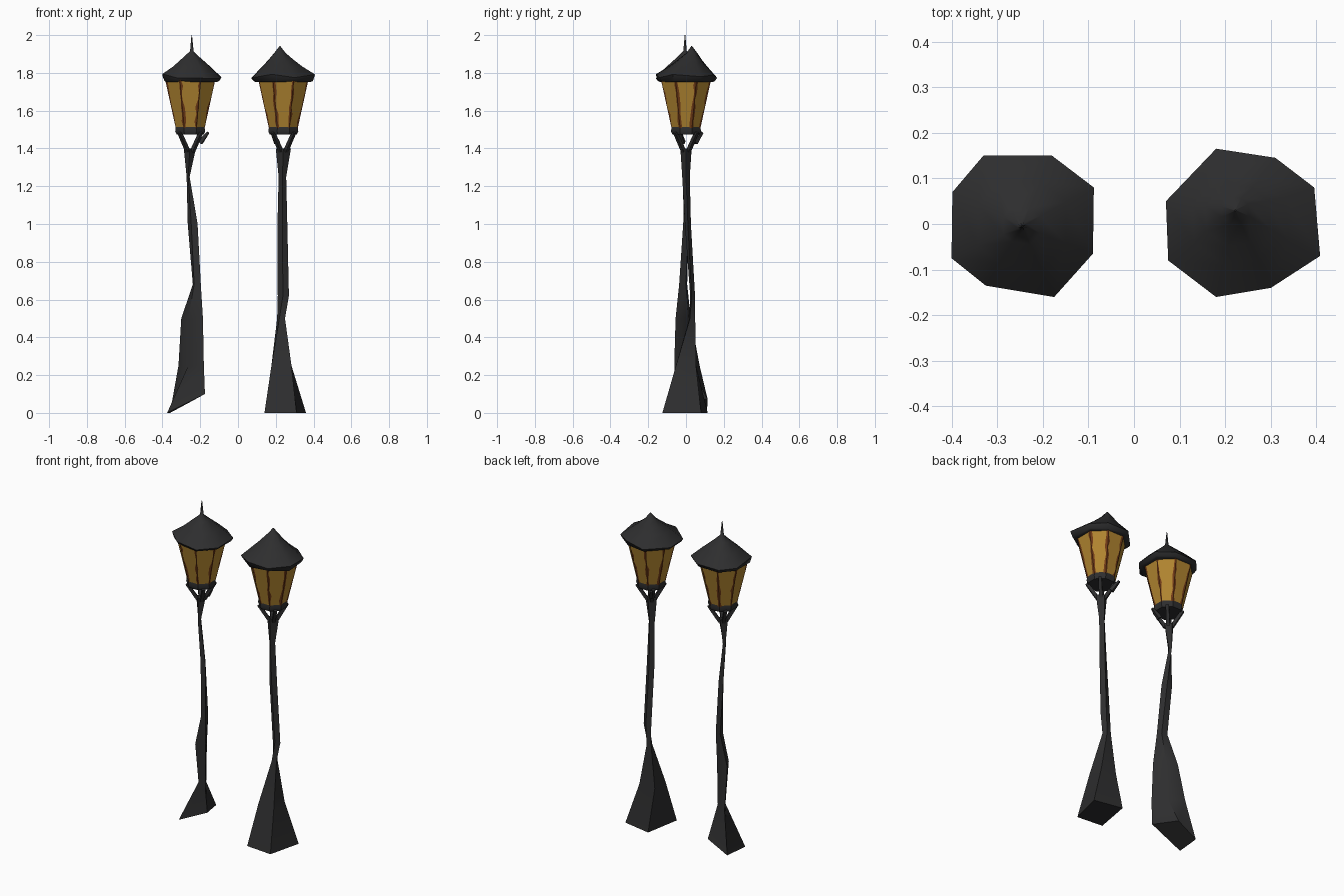
import bpy, bmesh, math, random
from mathutils import Vector

if "Cube" in bpy.data.objects:
    bpy.data.objects.remove(bpy.data.objects["Cube"])
random.seed(4)


def material(name, rgb):
    m = bpy.data.materials.new(name)
    m.diffuse_color = (*rgb, 1)
    m.use_nodes = True
    m.node_tree.nodes["Principled BSDF"].inputs["Base Color"].default_value = m.diffuse_color
    return m


IRON = material("charcoal iron", (0.027, 0.027, 0.028))
AMBER = material("amber glass", (0.44, 0.235, 0.03))
BROWN = material("brown glazing bar", (0.16, 0.042, 0.008))


def finish(bm, name, mat, angle=40):
    bmesh.ops.remove_doubles(bm, verts=bm.verts, dist=1e-5)
    bmesh.ops.recalc_face_normals(bm, faces=bm.faces)
    me = bpy.data.meshes.new(name)
    bm.to_mesh(me)
    bm.free()
    me.materials.append(mat)
    ob = bpy.data.objects.new(name, me)
    bpy.context.collection.objects.link(ob)
    bpy.ops.object.select_all(action='DESELECT')
    bpy.context.view_layer.objects.active = ob
    ob.select_set(True)
    bpy.ops.object.shade_smooth_by_angle(angle=math.radians(angle))
    return ob


def loft(name, rings, mat, caps=(True, True), angle=40):
    """Skin a stack of rings that share the same vertex count."""
    bm = bmesh.new()
    vs = [[bm.verts.new(p) for p in r] for r in rings]
    n = len(rings[0])
    for a, b in zip(vs, vs[1:]):
        for i in range(n):
            j = (i + 1) % n
            bm.faces.new((a[i], a[j], b[j], b[i]))
    if caps[0]:
        bm.faces.new(vs[0][::-1])
    if caps[1]:
        bm.faces.new(vs[-1])
    return finish(bm, name, mat, angle)


def rhomb(z, cx, cy, a, b, deg):
    pts = []
    for k in range(4):
        t = math.radians(deg + 90 * k)
        r = (a, b)[k % 2]
        pts.append((cx + r * math.cos(t), cy + r * math.sin(t), z))
    return pts


def octagon(cx, z, r):
    return [(cx + r * math.cos(math.radians(22.5 + 45 * k)),
             r * math.sin(math.radians(22.5 + 45 * k)), z) for k in range(8)]


def strut(name, p, q, w0, w1):
    p, q = Vector(p), Vector(q)
    d = (q - p).normalized()
    u = d.cross(Vector((0, 0, 1))).normalized()
    v = d.cross(u)
    rings = [[c + (u * s + v * t) * w for s, t in ((-1, -1), (1, -1), (1, 1), (-1, 1))]
             for c, w in ((p, w0), (q, w1))]
    loft(name, rings, IRON)


def lamp(side, cx, foot, sections, rim, crown, apex, curl):
    # Twisted post with a flared foot
    loft(side + "_post", [foot] + [rhomb(*s) for s in sections], IRON)

    # Struts carrying the lantern, plus one bent finial
    for k in range(4):
        t = math.radians(45 + 90 * k)
        c, s = math.cos(t), math.sin(t)
        strut(side + "_strut", (cx + .018 * c, .018 * s, 1.385),
              (cx + .08 * c, .08 * s, 1.485), .010, .009)
    strut(side + "_bent_finial", (cx + curl[0] * .55, curl[1] * .55, 1.43),
          (cx + curl[0], curl[1], 1.485), .012, .006)

    # Lantern collar
    loft(side + "_collar", [octagon(cx, 1.475, .078), octagon(cx, 1.49, .086),
                            octagon(cx, 1.515, .082)], IRON)

    # Tapered glass
    r0, r1, z0, z1 = .080, .143, 1.505, 1.77
    loft(side + "_glass", [octagon(cx, z0, r0), octagon(cx, z1, r1)], AMBER)

    # Ragged glazing bars wrapped around the glass corners
    bm = bmesh.new()
    steps = 7
    for k in range(8):
        prev = None
        for i in range(steps + 1):
            f = i / steps
            ring = [Vector(p) for p in octagon(cx, z0 + f * (z1 - z0), r0 + f * (r1 - r0) + .002)]
            c = ring[k]
            wl, wr = (random.uniform(.002, .015) for _ in range(2))
            row = [bm.verts.new(c + (ring[(k - 1) % 8] - c).normalized() * wl),
                   bm.verts.new(c),
                   bm.verts.new(c + (ring[(k + 1) % 8] - c).normalized() * wr)]
            if prev:
                for j in range(2):
                    bm.faces.new((prev[j], prev[j + 1], row[j + 1], row[j]))
            prev = row
    finish(bm, side + "_glazing_bars", BROWN)

    # Irregular roof, rim to crown
    def scaled(f, z, dx=0, dy=0):
        return [(cx + (x - cx) * f + dx, y * f + dy, z) for x, y in rim]
    wavy = [(x, y, 1.782 + random.uniform(-.012, .016)) for x, y in rim]
    ox, oy = apex[0] - cx, apex[1]
    loft(side + "_roof", [scaled(.86, 1.752), scaled(.93, 1.757), wavy,
                          scaled(.62, 1.835, ox * .3, oy * .3),
                          scaled(crown[0], crown[1], ox * .6, oy * .6),
                          scaled(crown[2], crown[3], ox, oy),
                          [(apex[0] + (x - cx) * .01, apex[1] + y * .01, apex[2]) for x, y in rim]],
         IRON, angle=50)


lamp("left", -.253,
     [(-.175, -.05, .10), (-.23, .115, .07), (-.36, .11, 0), (-.375, -.045, 0)],
     [(.25, -.248, .005, .095, .022, -45), (.5, -.243, -.015, .07, .035, -35),
      (.68, -.218, -.015, .03, .02, -45), (1.0, -.24, 0, .03, .015, -30),
      (1.25, -.264, 0, .008, .016, 0), (1.4, -.255, 0, .032, .03, 0)],
     [(-.09, -.065), (-.088, .08), (-.18, .15), (-.33, .15), (-.398, .07),
      (-.40, -.075), (-.325, -.135), (-.175, -.16)],
     (.26, 1.885, .06, 1.915), (-.245, -.005, 2.0), (.095, -.03))

lamp("right", .24,
     [(.31, -.125, 0), (.36, .08, 0), (.18, .115, 0), (.14, -.11, 0)],
     [(.25, .23, 0, .075, .075, -45), (.5, .228, .033, .024, .018, -30),
      (.62, .24, .035, .03, .013, -10), (1.0, .235, .01, .026, .016, 0),
      (1.25, .235, 0, .02, .02, 0), (1.4, .24, 0, .04, .03, 0)],
     [(.408, -.07), (.395, .08), (.31, .145), (.18, .165), (.07, .05),
      (.075, -.08), (.18, -.16), (.30, -.14)],
     (.42, 1.865, .18, 1.905), (.222, .03, 1.942), (-.06, .085))
